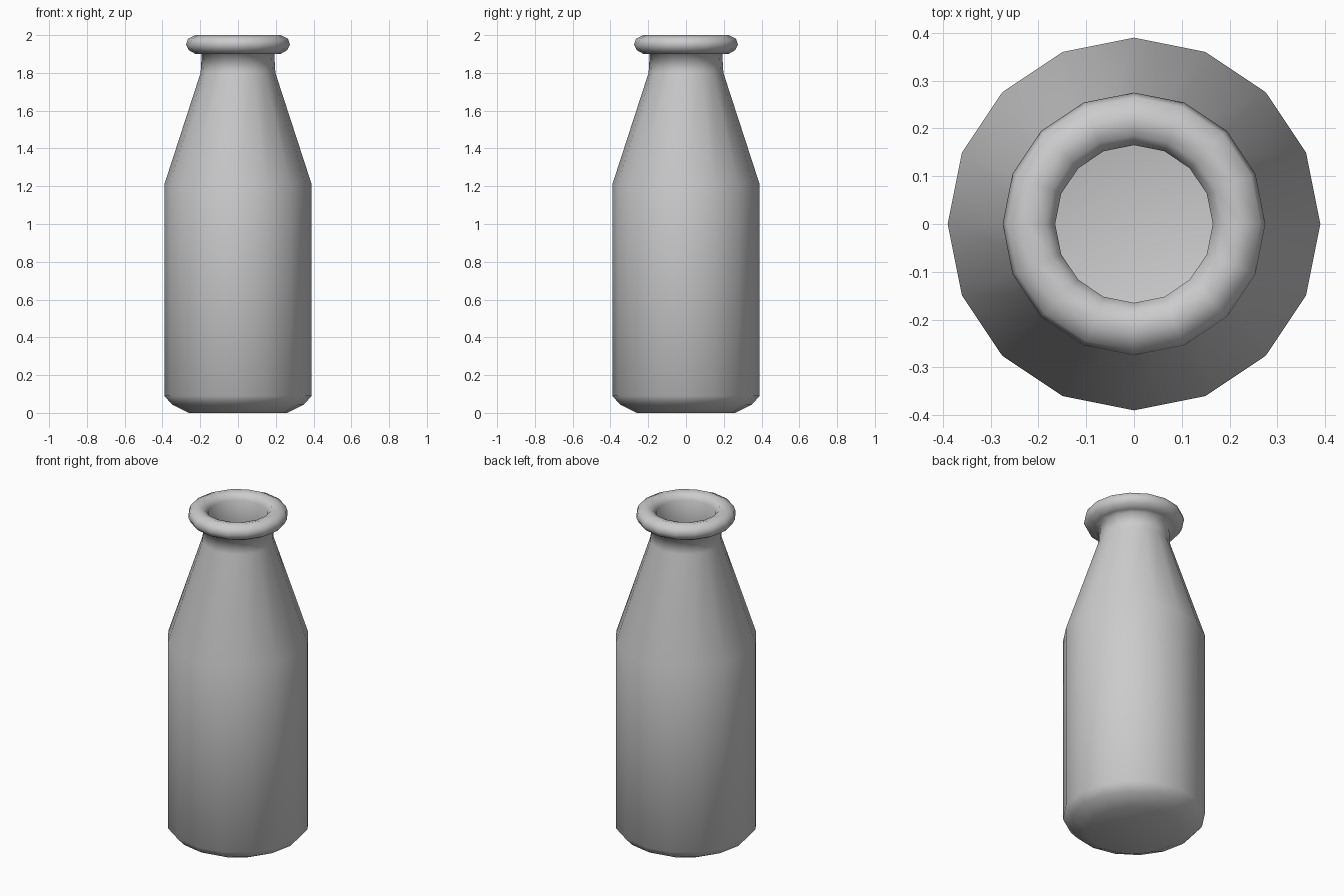
import bpy, bmesh
from math import cos, sin, tau

if "Cube" in bpy.data.objects:
    bpy.data.objects.remove(bpy.data.objects["Cube"])

SIDES = 16

# Half section (radius, height): outside from the base up, over the lip, down the inside
profile = [
    (0, 0), (0.26, 0), (0.35, 0.045), (0.39, 0.09),             # rounded base
    (0.39, 1.21), (0.198, 1.80), (0.192, 1.90),                 # body, shoulder, neck
    (0.225, 1.90), (0.26, 1.92), (0.275, 1.95),                 # rolled lip
    (0.265, 1.98), (0.225, 2.0), (0.185, 1.99), (0.165, 1.96),
    (0.165, 1.80), (0.36, 1.20), (0.36, 0.10),                  # inner wall
    (0.325, 0.07), (0.25, 0.03), (0, 0.03),                     # inner base
]


def lathe(name, section):
    bm = bmesh.new()
    rings = []
    for r, z in section:
        n = SIDES if r > 0 else 1
        rings.append([bm.verts.new((r * cos(tau * i / SIDES), r * sin(tau * i / SIDES), z))
                      for i in range(n)])
    for a, b in zip(rings, rings[1:]):
        for i in range(SIDES):
            j = (i + 1) % SIDES
            quad = [a[i % len(a)], a[j % len(a)], b[j % len(b)], b[i % len(b)]]
            bm.faces.new(list(dict.fromkeys(quad)))
    bmesh.ops.recalc_face_normals(bm, faces=bm.faces)
    for f in bm.faces:
        f.smooth = True
    mesh = bpy.data.meshes.new(name)
    bm.to_mesh(mesh)
    bm.free()
    obj = bpy.data.objects.new(name, mesh)
    bpy.context.collection.objects.link(obj)
    return obj


# Hollow milk bottle
lathe("bottle", profile)
